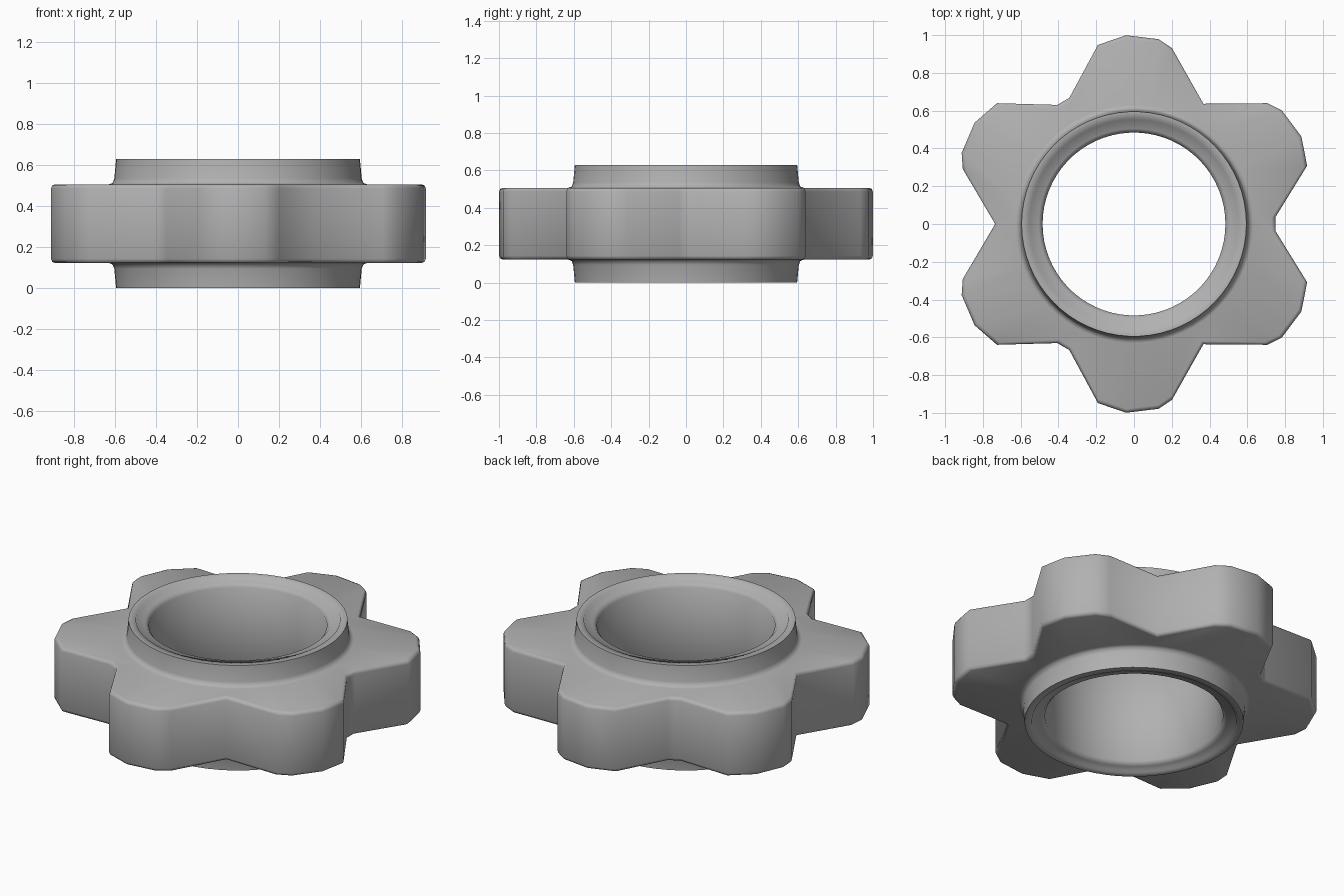
import bpy, bmesh
from math import radians, cos, sin

if "Cube" in bpy.data.objects:
    bpy.data.objects.remove(bpy.data.objects["Cube"])

# Lobe outline: (angle from lobe axis, radius); every other lobe is mirrored
lobe = [(-27.2, .75), (-11.4, .967), (-2.4, 1.0), (7.6, .987), (12.2, .952), (30, .735)]
outline = []
for k in range(6):
    centre = 30 + 60 * k
    if k % 2 == 0:
        outline += [(centre + a, r) for a, r in lobe]
    else:  # the valley point is shared with the previous lobe
        outline += [(centre - a, r) for a, r in reversed(lobe[:-1])]
N = len(outline)


def lobed_loop(bm, inset, z):
    return [bm.verts.new(((r - inset) * cos(radians(a)), (r - inset) * sin(radians(a)), z))
            for a, r in outline]


def round_loop(bm, r, z):
    # twice as many points as the outline, started so that both line up
    angles = [radians(5.45 + 180 * i / N) for i in range(2 * N)]
    return [bm.verts.new((r * cos(a), r * sin(a), z)) for a in angles]


def join(bm, a, b):
    """Skin two loops, allowing one to have twice the points of the other."""
    n = min(len(a), len(b))
    sa, sb = len(a) // n, len(b) // n
    for i in range(n):
        pa = [a[(i * sa + k) % len(a)] for k in range(sa + 1)]
        pb = [b[(i * sb + k) % len(b)] for k in range(sb + 1)]
        bm.faces.new(pa + pb[::-1])


bm = bmesh.new()
mid, half_plate = .315, .192

# Lobed plate with rounded rims
rim = [(.02, half_plate), (.006, half_plate - .006), (0, half_plate - .02)]
plate = rim + [(d, -h) for d, h in reversed(rim)]
loops = [lobed_loop(bm, d, mid + h) for d, h in plate]

# Hub: fillet, wall, stepped rim, chamfer and bore, mirrored about mid height
half = [(.63, half_plate), (.612, .199), (.604, .22), (.595, .315), (.556, .315),
        (.551, .303), (.505, .303), (.484, .28)]
hub = [(r, -z) for r, z in half] + [(r, z) for r, z in reversed(half)]
loops += [round_loop(bm, r, mid + z) for r, z in hub]

for k, loop in enumerate(loops):
    join(bm, loop, loops[(k + 1) % len(loops)])
bmesh.ops.recalc_face_normals(bm, faces=bm.faces)

me = bpy.data.meshes.new("lobed_collar")
bm.to_mesh(me)
bm.free()
ob = bpy.data.objects.new("lobed_collar", me)
bpy.context.collection.objects.link(ob)
bpy.context.view_layer.objects.active = ob
ob.select_set(True)
bpy.ops.object.shade_smooth_by_angle(angle=radians(68))

# Mid-grey surface
mat = bpy.data.materials.new("mid_grey")
mat.diffuse_color = (.44, .44, .44, 1)
mat.use_nodes = True
mat.node_tree.nodes["Principled BSDF"].inputs["Base Color"].default_value = mat.diffuse_color
me.materials.append(mat)
